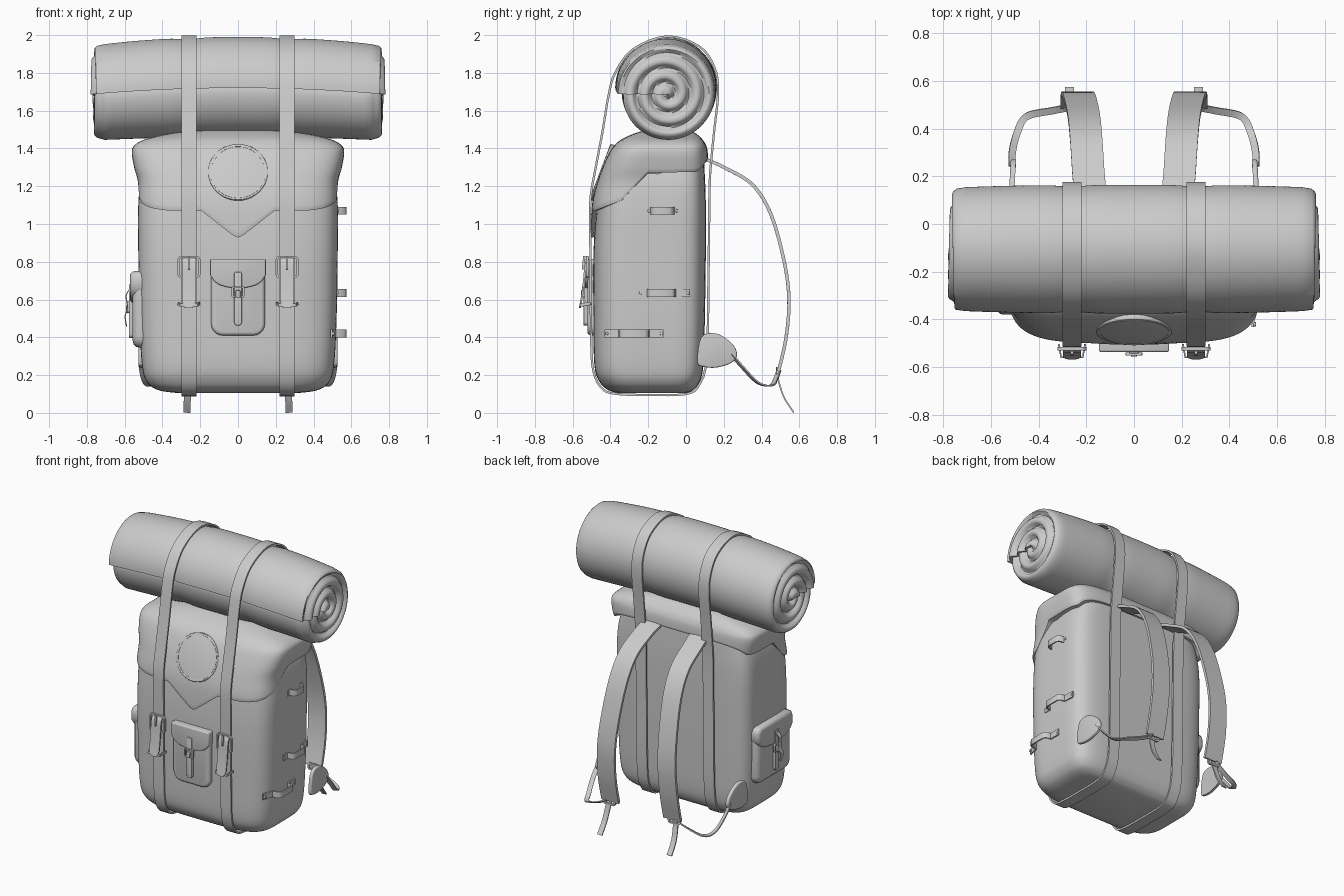
import bpy, bmesh, math
from mathutils import Vector, Matrix

if "Cube" in bpy.data.objects:
    bpy.data.objects.remove(bpy.data.objects["Cube"])

V = Vector


def make(name, verts, faces):
    bm = bmesh.new()
    vs = [bm.verts.new(v) for v in verts]
    for f in faces:
        bm.faces.new([vs[i] for i in f])
    return finish(name, bm)


def finish(name, bm):
    bmesh.ops.recalc_face_normals(bm, faces=bm.faces)
    me = bpy.data.meshes.new(name)
    bm.to_mesh(me)
    bm.free()
    ob = bpy.data.objects.new(name, me)
    bpy.context.collection.objects.link(ob)
    return ob


def loft(name, rings):
    n = len(rings[0])
    faces = [(k * n + j, k * n + (j + 1) % n, (k + 1) * n + (j + 1) % n, (k + 1) * n + j)
             for k in range(len(rings) - 1) for j in range(n)]
    faces += [tuple(range(n)), tuple(range((len(rings) - 1) * n, len(rings) * n))]
    return make(name, [p for r in rings for p in r], faces)


def spline(pts, n=6, closed=False):
    P = [V(p) for p in pts]
    m, out = len(P), []
    at = (lambda i: P[i % m]) if closed else (lambda i: P[max(0, min(m - 1, i))])
    for i in range(m if closed else m - 1):
        a, b, c, d = at(i - 1), at(i), at(i + 1), at(i + 2)
        for k in range(n):
            t = k / n
            out.append(0.5 * (2 * b + (c - a) * t + (2 * a - 5 * b + 4 * c - d) * t * t
                              + (3 * b - a - 3 * c + d) * t ** 3))
    return out if closed else out + [P[-1]]


def ribbon(name, pts, width, thick, wdir=(1, 0, 0), closed=False, n=6, tip=False):
    P = spline(pts, n, closed) if n else [V(p) for p in pts]
    m, rings = len(P), []
    for i, p in enumerate(P):
        a = P[(i - 1) % m] if closed else P[max(0, i - 1)]
        b = P[(i + 1) % m] if closed else P[min(m - 1, i + 1)]
        T = (b - a).normalized()
        W = (V(wdir) - T * T.dot(V(wdir))).normalized()
        N = T.cross(W) * thick / 2
        w = width / 2
        if tip:
            w *= min(1, math.sqrt((m - i) / 5))
        rings.append([p + W * w + N, p - W * w + N, p - W * w - N, p + W * w - N])
    if not closed:
        return loft(name, rings)
    faces = [(k * 4 + j, k * 4 + (j + 1) % 4, (k + 1) % m * 4 + (j + 1) % 4, (k + 1) % m * 4 + j)
             for k in range(m) for j in range(4)]
    return make(name, [q for r in rings for q in r], faces)


def frame(o, u, w):
    u, w = V(u).normalized(), V(w).normalized()
    return Matrix.Translation(o) @ Matrix((u, w.cross(u), w)).transposed().to_4x4()


def slab(name, outline, depth, bevel, M):
    # outline in the plane, extruded outward with a rounded front edge
    bm = bmesh.new()
    face = bm.faces.new([bm.verts.new((u, v, 0)) for u, v in outline])
    top = bmesh.ops.extrude_face_region(bm, geom=[face])['geom']
    bmesh.ops.translate(bm, verts=[g for g in top if isinstance(g, bmesh.types.BMVert)], vec=(0, 0, depth))
    edges = [g for g in top if isinstance(g, bmesh.types.BMEdge)]
    bmesh.ops.bevel(bm, geom=edges, offset=bevel, segments=3, profile=0.5, affect='EDGES')
    bm.transform(M)
    return finish(name, bm)


def rrect(u0, v0, u1, v1, rb, rt):
    out = []
    for cu, cv, r, a in ((u1 - rt, v1 - rt, rt, 0), (u0 + rt, v1 - rt, rt, 90),
                         (u0 + rb, v0 + rb, rb, 180), (u1 - rb, v0 + rb, rb, 270)):
        out += [(cu + r * math.cos(math.radians(a + k * 18)), cv + r * math.sin(math.radians(a + k * 18)))
                for k in range(6)]
    return out


def interp(x, tab):
    for a, b in zip(tab, tab[1:]):
        if x <= b[0]:
            t = max(0, (x - a[0]) / (b[0] - a[0]))
            return [p + (q - p) * t for p, q in zip(a[1:], b[1:])]
    return list(tab[-1][1:])


# bag sections: z, half width, front y, back y
N = 160
UNIT = []
for j in range(N):
    c, s = math.cos(2 * math.pi * j / N), math.sin(2 * math.pi * j / N)
    e = 4.3 if s < 0 else 6
    r = (abs(c) ** e + abs(s) ** e) ** (-1 / e)
    UNIT.append((c * r, s * r))


def section(p, z, tab, inset=0):
    hx, y0, y1 = interp(z, tab)
    return V((p[0] * (hx - inset), (y0 + y1) / 2 + p[1] * ((y1 - y0) / 2 - inset), z))


body = [(.105, .32, -.36, 0), (.12, .42, -.41, .035), (.16, .48, -.455, .07), (.25, .508, -.485, .092),
        (.5, .522, -.49, .1), (.85, .528, -.49, .105), (1.1, .528, -.47, .105), (1.25, .51, -.44, .1),
        (1.38, .46, -.38, .09), (1.44, .4, -.32, .06), (1.47, .2, -.25, .0)]
body = spline(body, 5)
loft("bag_body", [[section(p, row[0], body) for p in UNIT] for row in body])

# top flap, pointed at the front
flap = spline([(.9, .53, -.508, .11), (1.1, .53, -.498, .115), (1.22, .53, -.47, .118), (1.3, .55, -.442, .118),
               (1.38, .562, -.405, .115), (1.42, .545, -.375, .105), (1.455, .47, -.33, .08),
               (1.49, .28, -.24, .03), (1.505, .02, -.15, -.09)], 5)
edge = [(-.95, 1.075), (-.5, 1.13), (-.3, 1.21), (-.12, 1.275), (.8, 1.28), (1, 1.34)]
rings = []
for k in range(32):
    ring = []
    for p in UNIT:
        low = interp(p[1], edge)[0]
        if p[1] < -.7:
            low -= .155 * max(0, 1 - math.hypot(p[0], .03) / .37)
        z = low + (1.505 - low) * math.sin(math.pi / 2 * max(0, k - 2) / 29)
        # rolled lower edge
        ring.append(section(p, z + (0, -.004, .012)[min(k, 2)], flap, (.035, .004, 0)[min(k, 2)])
                    if k < 3 else section(p, z, flap))
    rings.append(ring)
loft("top_flap", rings)

# bedroll: step at the seam, spiral grooves in the ends
M_, L = 96, .78


def roll_point(x, th, f, cap=0):
    t = (th + math.pi) / (2 * math.pi)
    R = (.237 + .038 * t ** .5) * (1 - .05 * abs(x / L) ** 3)
    R -= .008 * math.exp(-((abs(x) - .26) / .06) ** 2)
    r = R * f
    if cap:
        phase = (r - .235) / .078 - (th - math.pi) / (2 * math.pi)
        d = .03 * abs(math.cos(math.pi * phase)) ** 4 * min(1, r / .03) + .03 * max(0, f - .8) / .2 * f ** 8
        x = cap * (L - d - .02 * (1 - t))
    return V((x, -.1 + r * math.cos(th), 1.72 - .034 * (x / L) ** 2 + r * math.sin(th)))


ths = [-math.pi + 2 * math.pi * j / (M_ - 1) for j in range(M_)]
fs = [.01 + .98 * k / 28 for k in range(29)]
rings = [[roll_point(-L, th, f, -1) for th in ths] for f in fs]
rings += [[roll_point(-.705 + 1.41 * k / 36, th, 1) for th in ths] for k in range(37)]
rings += [[roll_point(L, th, f, 1) for th in ths] for f in reversed(fs)]
loft("bedroll", rings)

# paths (y, z)
loop = [(-.44, .125), (-.49, .22), (-.502, .4), (-.505, .8), (-.508, 1), (-.504, 1.15), (-.474, 1.32), (-.44, 1.5),
        (-.41, 1.68), (-.375, 1.8), (-.28, 1.925), (-.1, 1.993), (.07, 1.94), (.15, 1.83), (.17, 1.7), (.15, 1.5),
        (.135, 1.35), (.125, 1.2), (.12, .8), (.11, .3), (.07, .15), (0, .1), (-.2, .095), (-.36, .1)]
shoulder = [(.18, .11, 1.34), (.19, .2, 1.3), (.2, .35, 1.21), (.21, .45, 1.05), (.225, .52, .8),
            (.235, .545, .6), (.24, .53, .4), (.24, .49, .22)]
pad = spline([(.0, .27, 0), (.02, .4, 0), (.1, .42, 0), (.18, .37, 0), (.21, .31, 0), (.18, .265, 0),
              (.1, .24, 0), (.03, .245, 0)], 4, True)
for s, side in ((-1, "left"), (1, "right")):
    flip = Matrix.Diagonal((s, 1, 1, 1))
    x = .26 * s
    # long strap round bag and bedroll, with buckle, tongue and keeper
    ribbon(side + "_long_strap", [(x, y, z) for y, z in loop], .08, .012, closed=True, n=4)
    ribbon(side + "_strap_tongue", [(x, -.505, .83), (x, -.53, .79), (x, -.54, .7), (x, -.55, .62), (x, -.562, .555)],
           .075, .01, tip=True)
    ribbon(side + "_buckle", [(x + u, -.522, .775 + v) for u, v in rrect(-.055, -.055, .055, .05, .015, .015)],
           .014, .012, (0, 1, 0), True, 0)
    ribbon(side + "_buckle_pin", [(x, -.538, .83), (x, -.546, .76)], .012, .012, n=1)
    ribbon(side + "_keeper", [(x - .055, -.505, .58), (x - .045, -.558, .57), (x + .045, -.558, .57),
                              (x + .055, -.505, .58)], .016, .008, (0, 0, 1), n=0)
    # shoulder strap, tail and lower webbing
    ribbon(side + "_shoulder_strap", [(s * a, b, c) for a, b, c in shoulder], .135, .018)
    ribbon(side + "_strap_tail", [(s * .25, .48, .24), (s * .262, .49, .17), (s * .268, .52, .08), (s * .27, .57, .003)],
           .037, .008)
    ribbon(side + "_tail_buckle", [(s * .25 + u, .487, .215 + v) for u, v in rrect(-.04, -.02, .04, .02, .01, .01)],
           .014, .012, (0, 1, 0), True, 0)
    ribbon(side + "_lower_webbing", [(s * a, b, c) for a, b, c in
           ((.26, .49, .22), (.34, .475, .18), (.45, .45, .145), (.49, .38, .16), (.51, .3, .24), (.51, .24, .31))],
           .03, .008, (s, .6, 0))
    slab(side + "_anchor_pad", [(p.x, p.y) for p in pad], .022, .008,
         flip @ frame((.505, .06, 0), (-.05, 1, 0), (1, .05, 0)))

# round patch with rim on the flap
PM = frame((0, -.435, 1.27), (1, 0, 0), (0, -math.cos(.36), math.sin(.36)))
circle = [(math.cos(k * math.pi / 32), math.sin(k * math.pi / 32)) for k in range(64)]
slab("patch", [(.158 * u, .158 * v) for u, v in circle], .02, .005, PM)
ribbon("patch_rim", [PM @ V((.145 * u, .145 * v, .019)) for u, v in circle], .006, .008, PM.col[2].xyz, True, 0)


# buckled pockets, front and left side
def pocket(name, M, w, z0, z1, drop, d, soft):
    h = z1 - z0
    slab(name + "_pocket", rrect(-w + .005, z0, w - .005, z1 - .01, .06, .01), d, .018 + soft, M)
    c = .006 + 1.5 * soft
    lid = [(w, z1 - c), (w - .3 * c, z1 - .3 * c), (w - c, z1), (c - w, z1), (.3 * c - w, z1 - .3 * c), (-w, z1 - c)]
    for k in range(17):
        u = -1 + k / 8
        lid.append((w * u, z1 - drop + .25 * drop * u * u + .2 * drop * u ** 8))
    slab(name + "_pocket_flap", lid, d + .014, .008 + soft * .8, M)
    zs = z0 + h * .13
    slab(name + "_pocket_strap", rrect(-.02, zs, .02, z1 - .07, .018, .005), d + .02, .003, M)
    zc = z1 - drop - .02
    ribbon(name + "_pocket_buckle", [M @ V((u, zc + v, d + .022)) for u, v in rrect(-.03, -.025, .03, .025, .008, .008)],
           .012, .01, M.col[2].xyz, True, 0)
    slab(name + "_pocket_pin", rrect(-.012, zc - .03, .012, zc + .01, .005, .005), d + .034, .003, M)


pocket("front", frame((0, -.482, 0), (1, 0, 0), (0, -1, 0)), .147, .41, .815, .155, .04, 0)
pocket("side", frame((-.5, -.185, 0), (0, -1, 0), (-1, 0, 0)), .195, .345, .75, .17, .058, .02)
ribbon("side_pocket_cord", [(-.57, -.19, .66), (-.592, -.2, .62), (-.585, -.19, .56), (-.597, -.21, .51),
                            (-.59, -.2, .46)], .03, .006, (0, 1, 0), tip=True)

# lash loops on the right side: z, ends and arch (y)
for i, (z, y0, y1, a, b) in enumerate(((1.07, -.205, -.04, -.18, -.07), (.635, -.25, .02, -.2, -.06),
                                       (.42, -.43, -.12, -.35, -.2))):
    e = .515 if i == 2 else .526
    ribbon("lash_loop_%d" % (i + 1), [(e - (i == 2) * .02, y0, z), (e, a - .005, z), (.56, a + .003, z),
           (.57, a + .018, z), (.57, b - .018, z), (.56, b - .003, z), (.526, b + .005, z), (.524, y1, z)],
           .042, .009, (0, 0, 1), n=0)
    for y in (y0 + .01, y1 - .01):
        slab("lash_rivet", [(.009 * u, .009 * v) for u, v in circle[::8]], .02, .003,
             frame((.512 - (y < -.4) * .02, y, z), (0, 1, 0), (1, 0, 0)))

# smooth shading with sharp edges kept
for ob in bpy.context.scene.objects:
    ob.select_set(True)
    bpy.context.view_layer.objects.active = ob
bpy.ops.object.shade_smooth_by_angle(angle=math.radians(50))
